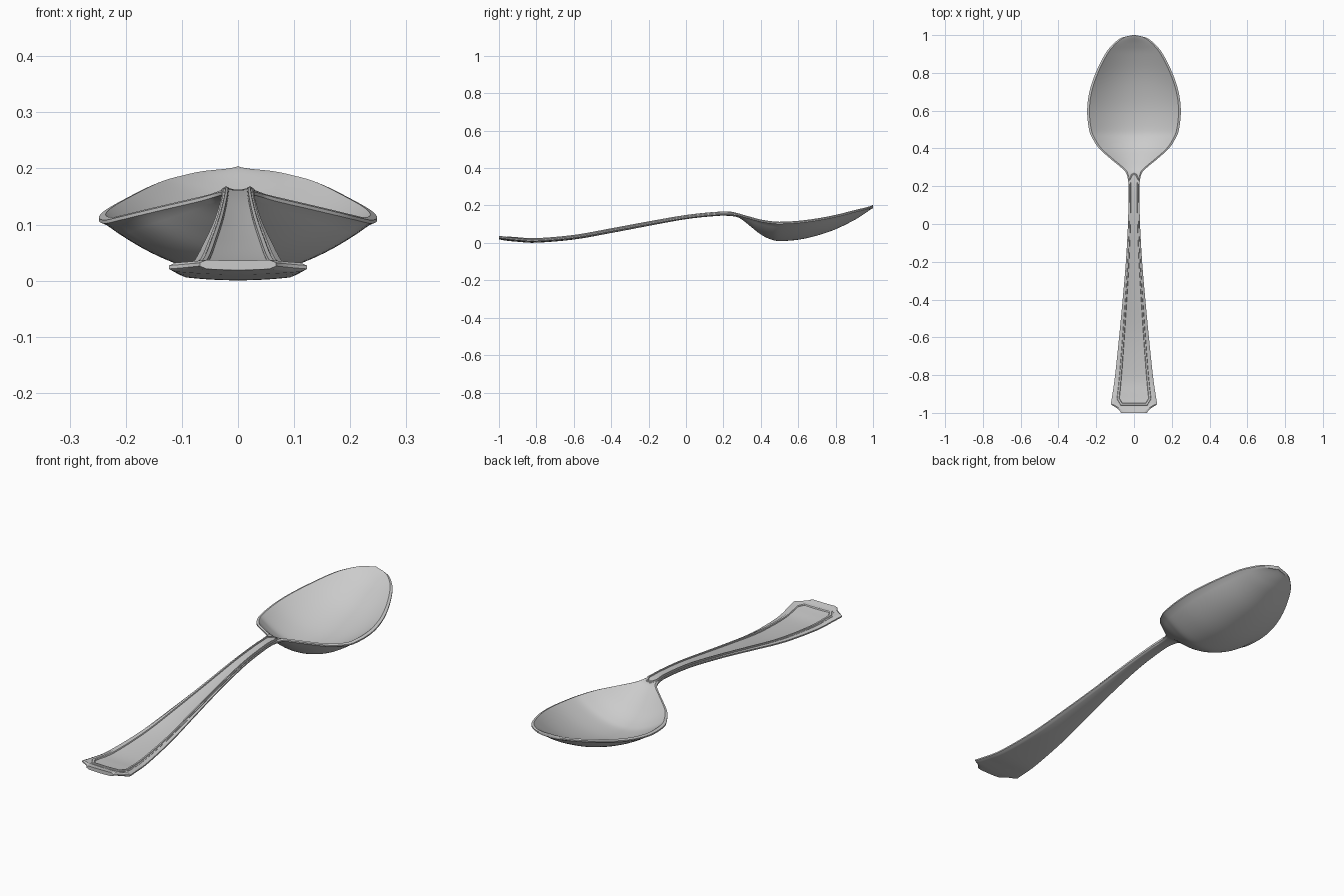
import bpy, bmesh, math
from mathutils import Vector

if "Cube" in bpy.data.objects:
    bpy.data.objects.remove(bpy.data.objects["Cube"])

metal = bpy.data.materials.new("satin grey metal")
metal.use_nodes = True
metal.diffuse_color = (0.6, 0.6, 0.6, 1)
metal.node_tree.nodes["Principled BSDF"].inputs["Base Color"].default_value = (0.6, 0.6, 0.6, 1)

# Stations along the spoon: y, half width, edge height, underside height
END = [(-1.0, .068, .037, .019), (-.985, .078, .036, .016), (-.97, .098, .034, .013)]
KEYS = [(-.955, .123, .032, .011), (-.9, .114, .027, .006), (-.8, .100, .022, .001),
        (-.6, .079, .039, .018), (-.4, .060, .074, .053), (-.2, .043, .111, .091),
        (0, .032, .145, .127), (.15, .029, .161, .143), (.22, .030, .163, .145),
        (.27, .042, .160, .139), (.3, .070, .152, .124), (.35, .130, .138, .084),
        (.4, .185, .125, .045), (.45, .218, .117, .020), (.5, .238, .113, .010),
        (.6, .248, .118, .017), (.7, .236, .131, .039), (.8, .203, .150, .073),
        (.9, .153, .175, .122), (.95, .113, .187, .153), (.985, .068, .196, .178),
        (1.0, .006, .200, .187)]
SKIN = 0.017


def spline(keys, steps):
    """Catmull-Rom through the stations."""
    pts = [Vector(k) for k in keys]
    pts = [2 * pts[0] - pts[1]] + pts + [2 * pts[-1] - pts[-2]]
    out = []
    for a, b, c, d in zip(pts, pts[1:], pts[2:], pts[3:]):
        for i in range(steps):
            t = i / steps
            out.append(0.5 * (2 * b + (c - a) * t + (2 * a - 5 * b + 4 * c - d) * t * t
                              + (3 * b - a - 3 * c + d) * t ** 3))
    return out + [pts[-2]]


STATIONS = [Vector(k) for k in END] + spline(KEYS, 5)


def bevel(w):
    return min(0.012, 0.2 * w)


def station_at(y):
    for a, b in zip(STATIONS, STATIONS[1:]):
        if a[0] <= y <= b[0]:
            return a.lerp(b, (y - a[0]) / (b[0] - a[0]))
    return STATIONS[-1]


def top_z(x, y):
    _, w, zt, zb = station_at(y)
    u = x / (w - bevel(w))
    return zb + SKIN + (zt - zb - SKIN) * min(u * u, 1)


def finish(name, bm):
    bmesh.ops.recalc_face_normals(bm, faces=bm.faces)
    mesh = bpy.data.meshes.new(name)
    bm.to_mesh(mesh)
    bm.free()
    mesh.materials.append(metal)
    ob = bpy.data.objects.new(name, mesh)
    bpy.context.collection.objects.link(ob)
    bpy.ops.object.select_all(action='DESELECT')
    ob.select_set(True)
    bpy.context.view_layer.objects.active = ob
    bpy.ops.object.shade_smooth_by_angle(angle=math.radians(32))


def loft(bm, rings, closed_path=False):
    rows = [[bm.verts.new(p) for p in r] for r in rings]
    n = len(rows[0])
    pairs = list(zip(rows, rows[1:])) + ([(rows[-1], rows[0])] if closed_path else [])
    for a, b in pairs:
        for i in range(n):
            j = (i + 1) % n
            bm.faces.new((a[i], a[j], b[j], b[i]))
    if not closed_path:
        bm.faces.new(rows[0])
        bm.faces.new(rows[-1])


# Spoon body: handle and dished bowl in one loft
COLS = 24
us = [2 * i / COLS - 1 for i in range(COLS + 1)]
rings = []
for y, w, zt, zb in STATIONS:
    inner = w - bevel(w)
    low = zt - 0.016
    zi = zb + SKIN
    ring = [(u * inner, y, zi + (zt - zi) * u * u) for u in us]
    ring.append((w, y, zt - 0.005))
    ring.append((w, y, zt - 0.011))
    ring += [(u * inner, y, zb + (low - zb) * u * u) for u in reversed(us)]
    ring.append((-w, y, zt - 0.011))
    ring.append((-w, y, zt - 0.005))
    rings.append(ring)
bm = bmesh.new()
loft(bm, rings)
finish("spoon_body", bm)

# Raised border framing the handle panel
half = [(0.0, 0.268), (0.012, 0.262)]
for i in range(41):
    y = 0.24 - i * (0.24 + 0.925) / 40
    half.append((0.74 * station_at(y)[1], y))
half += [(0.068, -0.957), (0.0, -0.957)]
path = [Vector(p) for p in half] + [Vector((-x, y)) for x, y in half[-2:0:-1]]
PROFILE = [(-1, -.004), (-1, .001), (-.75, .0045), (.15, .0045), (.35, .002), (1, .001), (1, -.004)]
rings = []
for i, p in enumerate(path):
    d0 = (p - path[i - 1]).normalized()
    d1 = (path[(i + 1) % len(path)] - p).normalized()
    t = (d0 + d1).normalized()
    side = Vector((t.y, -t.x)) / max(t.dot(d1), 0.6)
    size = 0.0035 + 0.055 * station_at(p.y)[1] if p.y < 0.24 else 0.005
    ring = []
    for o, h in PROFILE:
        q = p - side * o * size
        ring.append((q.x, q.y, top_z(q.x, q.y) + h))
    rings.append(ring)
bm = bmesh.new()
loft(bm, rings, closed_path=True)
finish("handle_border", bm)
